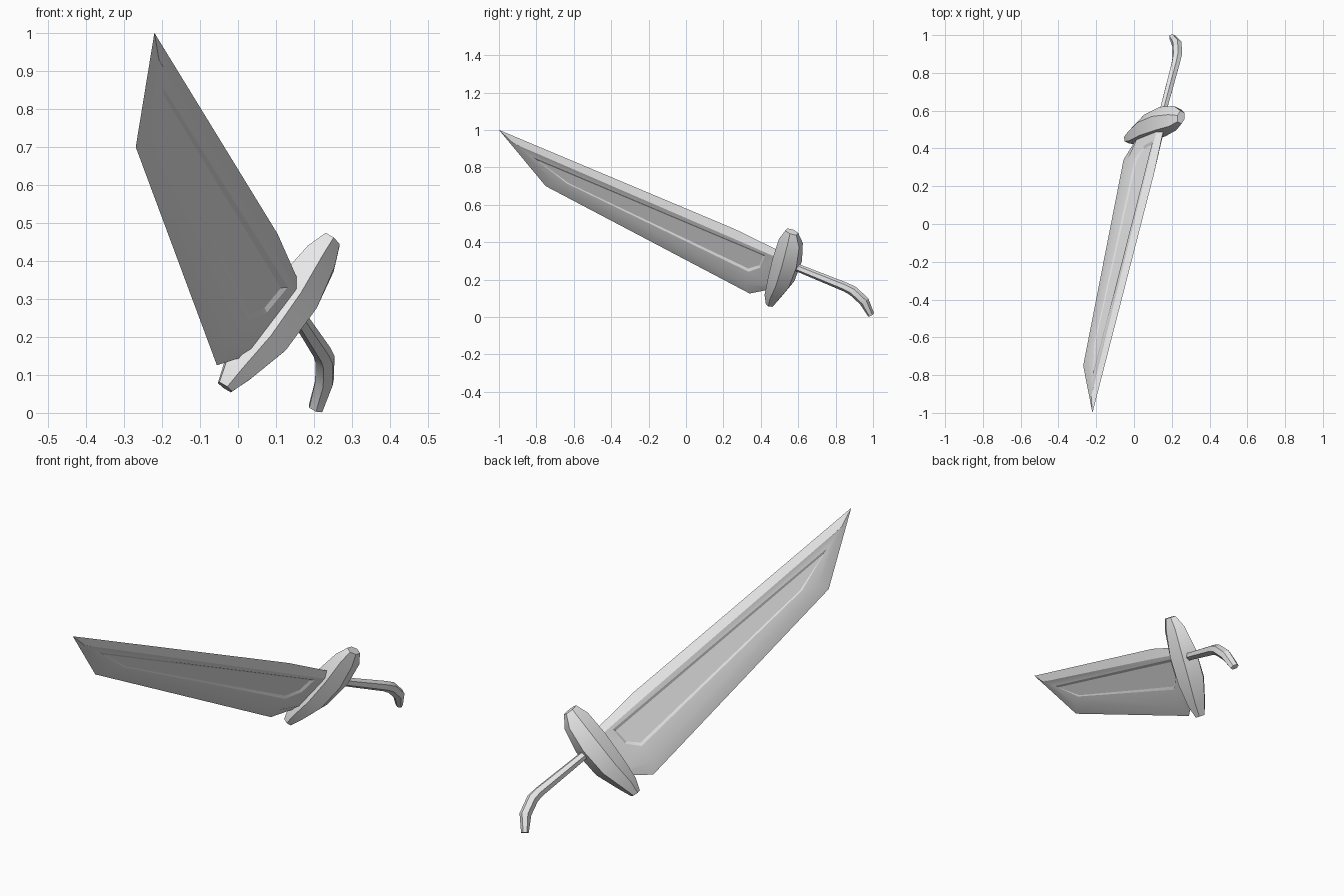
import bpy, bmesh, math
from mathutils import Vector, Matrix

if "Cube" in bpy.data.objects:
    bpy.data.objects.remove(bpy.data.objects["Cube"], do_unlink=True)

# One plain grey for the whole sword
steel = bpy.data.materials.new("plain_grey")
steel.use_nodes = True
steel.diffuse_color = (0.8, 0.8, 0.8, 1)
steel.node_tree.nodes["Principled BSDF"].inputs["Base Color"].default_value = (0.8, 0.8, 0.8, 1)

# Sword frame: local x runs tip to pommel, y to the spine, z out of the flat
along = Vector((0.231, 0.897, -0.377)).normalized()
up = Vector((0.563, 0.193, 0.804))
up = (up - along * up.dot(along)).normalized()
out = along.cross(up)
frame = Matrix((along, up, out)).transposed().to_4x4()
frame.translation = (-0.22, -1.0, 1.0)


def finish(name, bm, angle):
    bmesh.ops.recalc_face_normals(bm, faces=bm.faces)
    mesh = bpy.data.meshes.new(name)
    bm.to_mesh(mesh)
    bm.free()
    mesh.materials.append(steel)
    obj = bpy.data.objects.new(name, mesh)
    bpy.context.collection.objects.link(obj)
    obj.matrix_world = frame
    bpy.ops.object.select_all(action='DESELECT')
    obj.select_set(True)
    bpy.context.view_layer.objects.active = obj
    bpy.ops.object.shade_smooth_by_angle(angle=math.radians(angle))


def loft(name, sections, angle):
    bm = bmesh.new()
    rings = [[bm.verts.new(p) for p in s] for s in sections]
    n = len(rings[0])
    for r, q in zip(rings, rings[1:]):
        for i in range(n):
            j = (i + 1) % n
            bm.faces.new((r[i], r[j], q[j], q[i]))
    bm.faces.new(rings[0])
    bm.faces.new(rings[-1])
    finish(name, bm, angle)


# Blade: sharp outline, bevel ring, then a recessed panel on each flat
outline = [(0, 0), (1.405, 0), (1.69, -.02), (1.69, -.265), (1.57, -.352), (.326, -.221)]
bevel = [(.1, -.036, .012), (1.405, -.045, .022), (1.69, -.05, .022),
         (1.69, -.235, .014), (1.535, -.3, .012), (.37, -.178, .01)]
rim = [(.22, -.068, .0135), (1.61, -.066, .0205), (1.6, -.155, .0175),
       (1.54, -.212, .0155), (.44, -.142, .0125)]
floor = [(.25, -.078, .012), (1.597, -.08, .011), (1.587, -.15, .010),
         (1.532, -.198, .009), (.45, -.137, .011)]

bm = bmesh.new()
edge = [bm.verts.new((a, b, 0)) for a, b in outline]
for side in (1, -1):
    mid, lip, base = ([bm.verts.new((a, b, c * side)) for a, b, c in ring]
                      for ring in (bevel, rim, floor))
    for i in range(6):
        j = (i + 1) % 6
        bm.faces.new((edge[i], edge[j], mid[j], mid[i]))
    # bevel ring corner i maps to rim corner k[i]
    k = [0, 1, 1, 2, 3, 4]
    for i in range(6):
        j = (i + 1) % 6
        corners = [mid[i], mid[j], lip[k[j]]]
        if k[i] != k[j]:
            corners.append(lip[k[i]])
        bm.faces.new(corners)
    for i in range(5):
        j = (i + 1) % 5
        bm.faces.new((lip[i], lip[j], base[j], base[i]))
    bm.faces.new(base)
finish("blade", bm, 20)

# Guard: crescent lofted along the width (position, front, back, half thickness)
guard = [(.128, 1.685, 1.75, .024), (.07, 1.665, 1.785, .046), (-.05, 1.66, 1.8, .07),
         (-.19, 1.66, 1.785, .07), (-.305, 1.66, 1.74, .046), (-.365, 1.675, 1.715, .024)]
sections = []
for b, front, back, h in guard:
    m = (front + back) / 2
    sections.append([Vector(p) for p in (
        (front, b, -h * .55), (m, b, -h), (back, b, -h * .55),
        (back, b, h * .55), (m, b, h), (front, b, h * .55))])
loft("guard", sections, 25)

# Grip: six-sided bar that hooks down at the end (position, half height, half width)
path = [(1.75, -.075, .018, .02), (2.08, -.07, .023, .024), (2.125, -.074, .025, .026),
        (2.2, -.108, .025, .027), (2.255, -.172, .015, .022)]
sections = []
for i, (a, b, h, w) in enumerate(path):
    p, q = path[max(i - 1, 0)], path[min(i + 1, len(path) - 1)]
    t = Vector((q[0] - p[0], q[1] - p[1], 0)).normalized()
    side = Vector((-t.y, t.x, 0))
    sections.append([Vector((a, b, 0)) + side * h * math.sin(f * math.pi / 3) * 1.1
                     + Vector((0, 0, w * math.cos(f * math.pi / 3))) for f in range(6)])
loft("grip", sections, 25)
